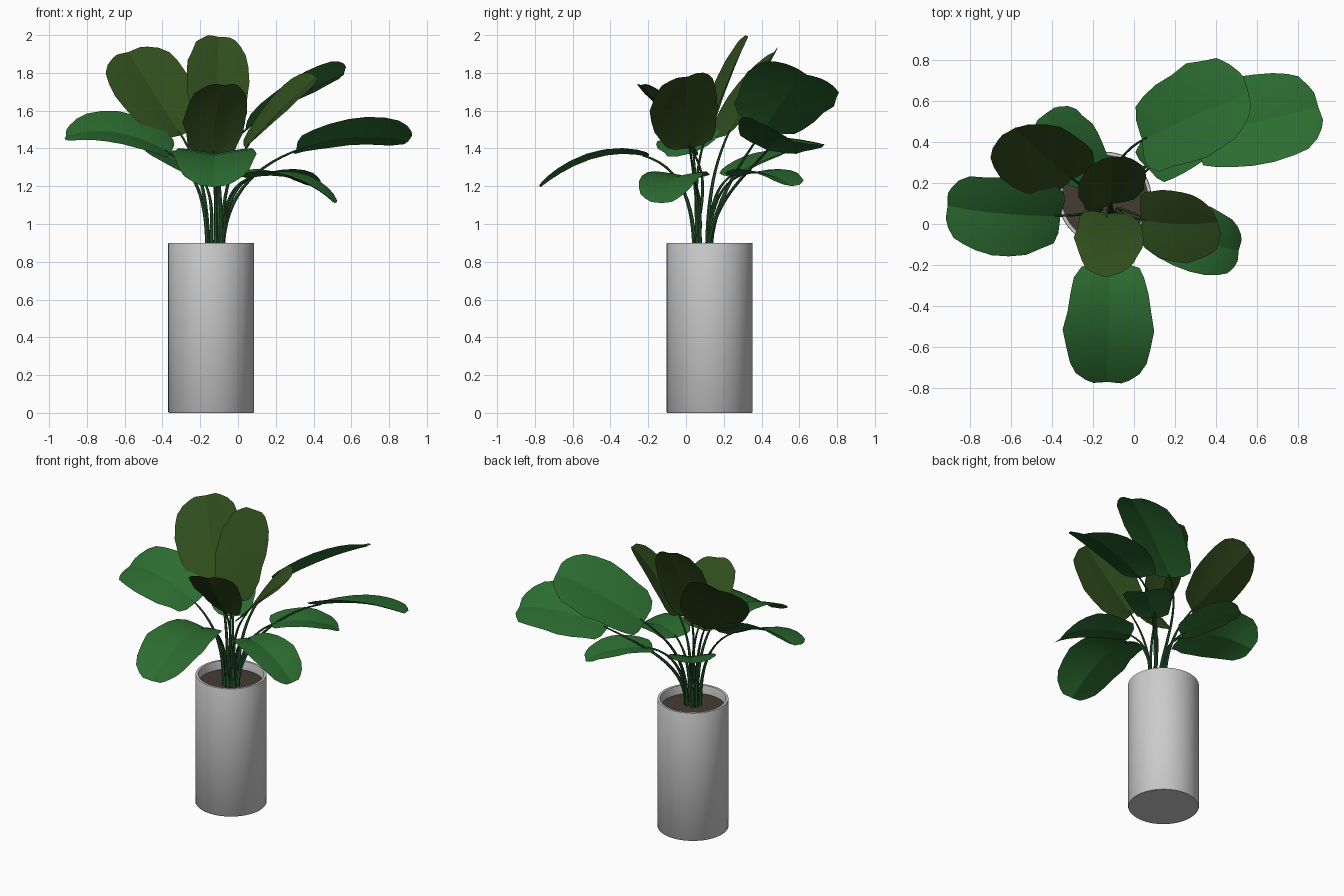
import bpy, bmesh, math, random
from mathutils import Vector as V

if "Cube" in bpy.data.objects:
    bpy.data.objects.remove(bpy.data.objects["Cube"])

random.seed(4)
UP = V((0, 0, 1))
POT = V((-0.142, 0.125, 0))


def material(name, rgb):
    m = bpy.data.materials.new(name)
    m.diffuse_color = (*rgb, 1)
    m.use_nodes = True
    m.node_tree.nodes["Principled BSDF"].inputs["Base Color"].default_value = m.diffuse_color
    return m


GREEN = material("leaf_green", (0.025, 0.15, 0.03))
OLIVE = material("leaf_olive", (0.03, 0.075, 0.012))
STEM = material("stem_green", (0.02, 0.09, 0.025))
SOIL = material("soil_brown", (0.06, 0.046, 0.033))


def make_object(name, bm, mat=None, angle=40):
    bmesh.ops.recalc_face_normals(bm, faces=bm.faces)
    me = bpy.data.meshes.new(name)
    bm.to_mesh(me)
    bm.free()
    ob = bpy.data.objects.new(name, me)
    bpy.context.collection.objects.link(ob)
    if mat:
        me.materials.append(mat)
    bpy.ops.object.select_all(action='DESELECT')
    ob.select_set(True)
    bpy.context.view_layer.objects.active = ob
    bpy.ops.object.shade_smooth_by_angle(angle=math.radians(angle))
    return ob


def skin(bm, rows, closed):
    n = len(rows[0])
    for a, b in zip(rows, rows[1:]):
        for i in range(n if closed else n - 1):
            j = (i + 1) % n
            bm.faces.new((a[i], a[j], b[j], b[i]))


def lathe(name, profile, mat=None, n=48):
    bm = bmesh.new()
    rows = [[bm.verts.new(POT + V((r * math.cos(2 * math.pi * i / n),
                                   r * math.sin(2 * math.pi * i / n), z)))
             for i in range(n)] for r, z in profile]
    skin(bm, rows, True)
    bm.faces.new(rows[0])
    bm.faces.new(rows[-1])
    make_object(name, bm, mat)


# Half-width of a leaf along its midrib: (position, share of the widest)
OUTLINE = [(0, .42), (.03, .66), (.12, .79), (.25, .9), (.4, .97), (.55, 1),
           (.7, .96), (.82, .85), (.91, .7), (.97, .5), (1, .32)]


def leaf(name, base, mid, tip, half, mat, roll=0.0, fold=0.24):
    base, mid, tip = V(base), V(mid), V(tip)
    ctrl = mid * 2 - (base + tip) / 2          # curve passes through mid
    bm = bmesh.new()
    rows = []
    for t, w in OUTLINE:
        p = base * (1 - t) ** 2 + ctrl * 2 * t * (1 - t) + tip * t * t
        tan = ((ctrl - base) * (1 - t) + (tip - ctrl) * t).normalized()
        side = tan.cross(UP).normalized()
        nor = side.cross(tan)
        side, nor = (side * math.cos(roll) + nor * math.sin(roll),
                     nor * math.cos(roll) - side * math.sin(roll))
        row = []
        for s in (-1, -.66, -.33, 0, .33, .66, 1):
            wob = 1 + random.uniform(-.05, .05) if abs(s) == 1 else 1
            lift = fold * (abs(s) - .35 * s * s) * half * w
            row.append(bm.verts.new(p + side * s * half * w * wob + nor * lift))
        rows.append(row)
    skin(bm, rows, False)
    make_object(name, bm, mat, 18)

    # Arching stalk from the soil to the leaf base
    out = (base - POT) * V((1, 1, 0))
    a = V((-0.12, 0.09, 0.83)) + out.normalized() * 0.045
    d = (ctrl - base).normalized()
    length = (base - a).length
    b, c = a + UP * length * .4, base - d * length * .35
    e = base + d * 0.03
    bm = bmesh.new()
    rings = []
    for k in range(15):
        t = k / 14
        p = a * (1 - t) ** 3 + b * 3 * t * (1 - t) ** 2 + c * 3 * t * t * (1 - t) + e * t ** 3
        tan = ((b - a) * (1 - t) ** 2 + (c - b) * 2 * t * (1 - t) + (e - c) * t * t).normalized()
        u = tan.cross(V((.31, .95, 0))).normalized()
        v = tan.cross(u)
        r = .013 - .008 * t
        rings.append([bm.verts.new(p + (u * math.cos(q * math.pi / 3) + v * math.sin(q * math.pi / 3)) * r)
                      for q in range(6)])
    skin(bm, rings, True)
    bm.faces.new(rings[0])
    bm.faces.new(rings[-1])
    make_object(name + "_stalk", bm, STEM)


# Pot: hollow cylinder with a thin rim
lathe("pot", [(.224, 0), (.228, .005), (.228, .895), (.226, .9), (.21, .9), (.208, .895), (.208, .8)])
# Soil
lathe("soil", [(.208, .82), (.208, .84)], SOIL)

# Spreading green leaves
leaf("left_leaf", (-.36, .04, 1.375), (-.64, .05, 1.485), (-.91, .09, 1.465), .21, GREEN, .4)
leaf("front_leaf", (-.12, -.2, 1.355), (-.125, -.48, 1.35), (-.13, -.77, 1.195), .215, GREEN)
leaf("right_low_leaf", (.05, .03, 1.24), (.29, -.07, 1.24), (.51, -.13, 1.11), .165, GREEN)
leaf("back_right_low_leaf", (.07, .27, 1.25), (.23, .42, 1.265), (.39, .56, 1.2), .15, GREEN)
leaf("back_right_high_leaf", (.04, .41, 1.5), (.3, .53, 1.67), (.56, .64, 1.79), .25, GREEN, .42)
leaf("back_right_far_leaf", (.31, .43, 1.39), (.61, .5, 1.455), (.9, .57, 1.435), .235, GREEN, .33)
leaf("back_left_low_leaf", (-.2, .23, 1.25), (-.32, .39, 1.33), (-.43, .54, 1.38), .15, GREEN)

# Upright olive leaves
leaf("front_upright_leaf", (-.13, .05, 1.36), (-.12, -.09, 1.56), (-.07, -.24, 1.735), .165, OLIVE)
leaf("back_left_upright_leaf", (-.3, .22, 1.47), (-.45, .34, 1.7), (-.58, .47, 1.91), .22, OLIVE, .45)
leaf("back_upright_leaf", (-.11, .1, 1.45), (-.11, .21, 1.73), (-.1, .33, 1.99), .17, OLIVE, -.25)
leaf("right_upright_leaf", (.04, .02, 1.4), (.22, 0, 1.6), (.41, .01, 1.78), .185, OLIVE, -.3)
